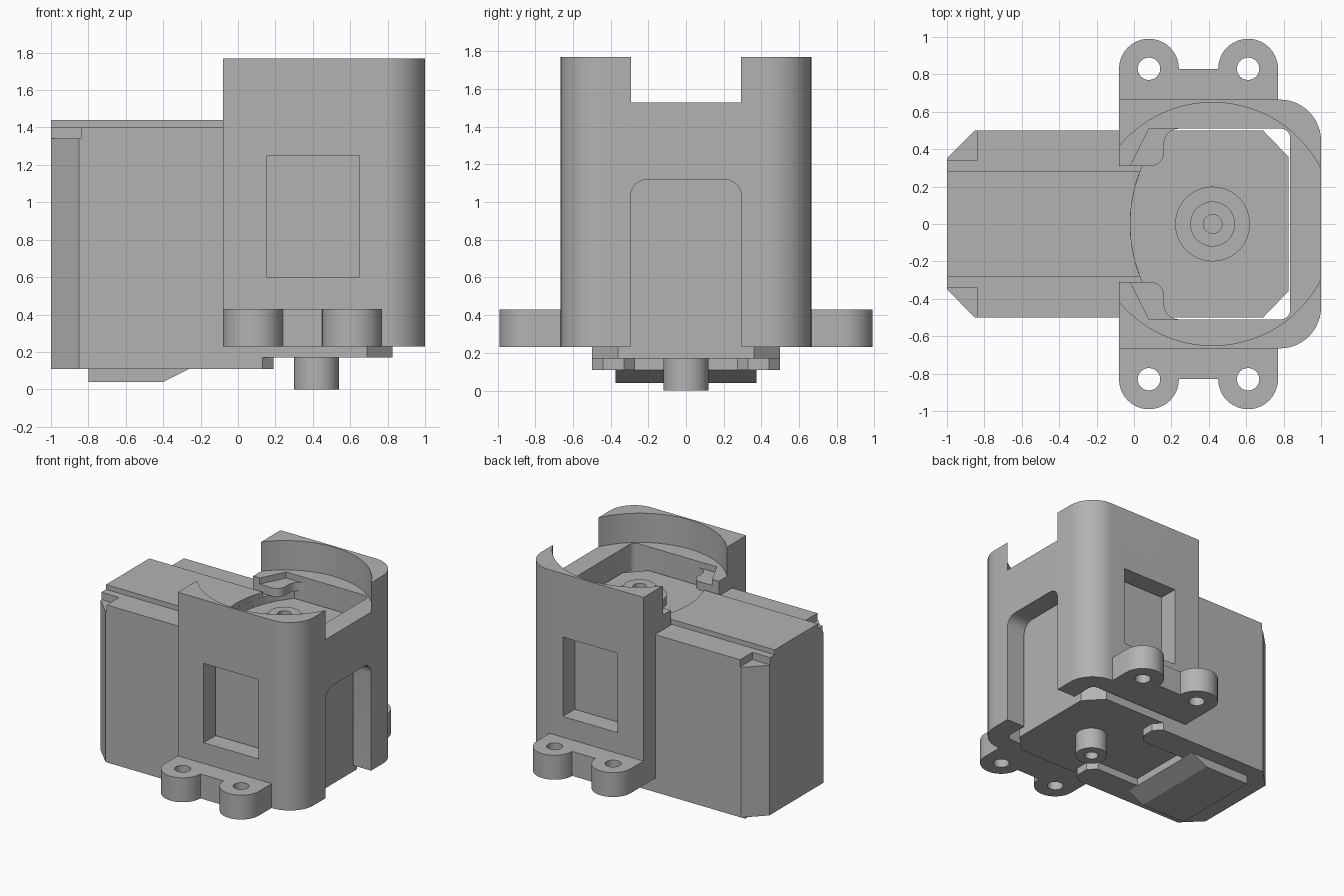
import bpy, bmesh
from math import sin, cos, pi, radians, sqrt

if "Cube" in bpy.data.objects:
    bpy.data.objects.remove(bpy.data.objects["Cube"])

grey = bpy.data.materials.new("plain grey")
grey.use_nodes = True
grey.diffuse_color = (0.45, 0.45, 0.45, 1)
grey.node_tree.nodes["Principled BSDF"].inputs["Base Color"].default_value = grey.diffuse_color


def prism(name, points, low, high, axis="z"):
    """Extrude a closed profile along z, y (profile x,z) or x (profile y,z)."""
    place = {"z": lambda a, b, c: (a, b, c),
             "y": lambda a, b, c: (a, c, b),
             "x": lambda a, b, c: (c, a, b)}[axis]
    bm = bmesh.new()
    face = bm.faces.new([bm.verts.new(place(a, b, low)) for a, b in points])
    moved = bmesh.ops.extrude_face_region(bm, geom=[face])["geom"]
    shift = place(0, 0, high - low)
    bmesh.ops.translate(bm, vec=shift, verts=[g for g in moved if isinstance(g, bmesh.types.BMVert)])
    bmesh.ops.recalc_face_normals(bm, faces=bm.faces)
    mesh = bpy.data.meshes.new(name)
    bm.to_mesh(mesh)
    bm.free()
    mesh.materials.append(grey)
    obj = bpy.data.objects.new(name, mesh)
    bpy.context.collection.objects.link(obj)
    return obj


def box(x0, x1, y0, y1):
    return [(x0, y0), (x1, y0), (x1, y1), (x0, y1)]


def arc(cx, cy, r, start, end, n=10):
    return [(cx + r * cos(radians(start + (end - start) * i / n)),
             cy + r * sin(radians(start + (end - start) * i / n))) for i in range(n + 1)]


def circle(cx, cy, r, n=48):
    return arc(cx, cy, r, 0, 360 - 360 / n, n - 1)


def mirrored(half):
    """Complete a profile given its +y half, ordered from -x to +x."""
    return half + [(x, -y) for x, y in reversed(half)]


def combine(obj, others, operation="DIFFERENCE"):
    for other in others:
        mod = obj.modifiers.new("cut", "BOOLEAN")
        mod.operation, mod.solver, mod.object = operation, "EXACT", other
        bpy.context.view_layer.objects.active = obj
        bpy.ops.object.modifier_apply(modifier=mod.name)
        bpy.data.objects.remove(other)


def smooth(obj):
    bpy.ops.object.select_all(action="DESELECT")
    obj.select_set(True)
    bpy.context.view_layer.objects.active = obj
    bpy.ops.object.shade_smooth_by_angle(angle=radians(30))


cx = 0.42  # shaft axis

# Motor case with chamfered corners
case = [(-1, 0.35), (-0.85, 0.5), (0.69, 0.5), (0.825, 0.36)]
prism("motor_case", mirrored(case), 0.17, 1.34)

# Stepped lid ending in a shallow arc
def lid_end(half_width, n=10):
    ys = [half_width * (1 - 2 * i / n) for i in range(n + 1)]
    return [(0.76 - sqrt(0.78 ** 2 - y * y), y) for y in ys]

prism("lid", [(-1, -0.34), (-1, 0.34), (-0.84, 0.34), (-0.84, 0.5)] + lid_end(0.5)
      + [(-0.84, -0.5), (-0.84, -0.34)], 1.34, 1.4)
prism("lid_ridge", [(-1, -0.28), (-1, 0.28)] + lid_end(0.28), 1.4, 1.44)

# Underside shell with two rounded-off feet and a ramped pad
prism("base_shell", mirrored([(-1, 0.35), (-0.85, 0.5), (-0.26, 0.5)]), 0.11, 0.17)
for side, sign in (("left", 1), ("right", -1)):
    foot = [(-0.26, 0.27), (0.13, 0.27), (0.19, 0.33), (0.19, 0.44), (0.13, 0.5), (-0.26, 0.5)]
    prism("base_foot_" + side, [(x, sign * y) for x, y in foot], 0.11, 0.17)
prism("base_pad", [(-0.8, 0.11), (-0.8, 0.04), (-0.4, 0.04), (-0.26, 0.11)], -0.375, 0.375, "y")

# Shaft and upper bearing
shaft = prism("output_shaft", circle(cx, 0, 0.12), 0, 0.18)
combine(shaft, [prism("bore", circle(cx, 0, 0.05), -0.1, 0.12)])
smooth(shaft)
bearing = prism("bearing_disc", circle(cx, 0, 0.2), 1.34, 1.41)
combine(bearing, [prism("bore", circle(cx, 0, 0.115), 1.38, 1.6)])
smooth(bearing)
boss = prism("bearing_boss", circle(cx, 0, 0.12), 1.34, 1.475)
combine(boss, [prism("bore", circle(cx, 0, 0.05), 1.38, 1.6)])
smooth(boss)

# Bracket: rounded sleeve around the motor
outer = [(-0.08, 0.665)] + arc(0.78, 0.445, 0.22, 90, 0, 14)
bracket = prism("bracket", mirrored(outer), 0.23, 1.77)
inner_end = arc(0.785, 0.46, 0.05, 90, 0, 6)
cutters = [
    prism("sleeve_opening", mirrored([(-0.3, 0.51)] + inner_end), 0.1, 1.41),
    prism("top_opening", mirrored([(-0.3, 0.31), (-0.02, 0.31), (0.08, 0.51)] + inner_end), 1.3, 1.6),
    prism("round_recess", circle(cx, 0, 0.65, 80), 1.53, 1.9),
    prism("side_windows", box(0.155, 0.65, 0.6, 1.25), -0.8, 0.8, "y"),
    prism("end_window", [(0.295, 0.1)] + arc(0.205, 1.03, 0.09, 0, 90, 6)
          + arc(-0.205, 1.03, 0.09, 90, 180, 6) + [(-0.295, 0.1)], 0.7, 1.2, "x"),
]
combine(bracket, cutters)
smooth(bracket)

for side, sign in (("left", 1), ("right", -1)):
    # Clip that hooks over the motor lid
    clip = ([(-0.02, 0.31), (0.09, 0.31)] + arc(0.09, 0.38, 0.07, -90, 0, 6)
            + arc(0.24, 0.43, 0.08, 180, 90, 6) + [(0.08, 0.51)])
    smooth(prism("clip_" + side, [(x, sign * y) for x, y in clip], 1.41, 1.48))

    # Mounting flange with two round screw ears
    ys = sorted((sign * 0.66, sign * 0.83))
    flange = prism("mounting_flange_" + side, box(-0.08, 0.77, *ys), 0.23, 0.43)
    ears = [prism("ear", circle(x, sign * 0.83, 0.16), 0.23, 0.43) for x in (0.08, 0.61)]
    combine(flange, ears, "UNION")
    combine(flange, [prism("hole", circle(x, sign * 0.83, 0.06, 24), 0.1, 0.6) for x in (0.08, 0.61)])
    smooth(flange)
